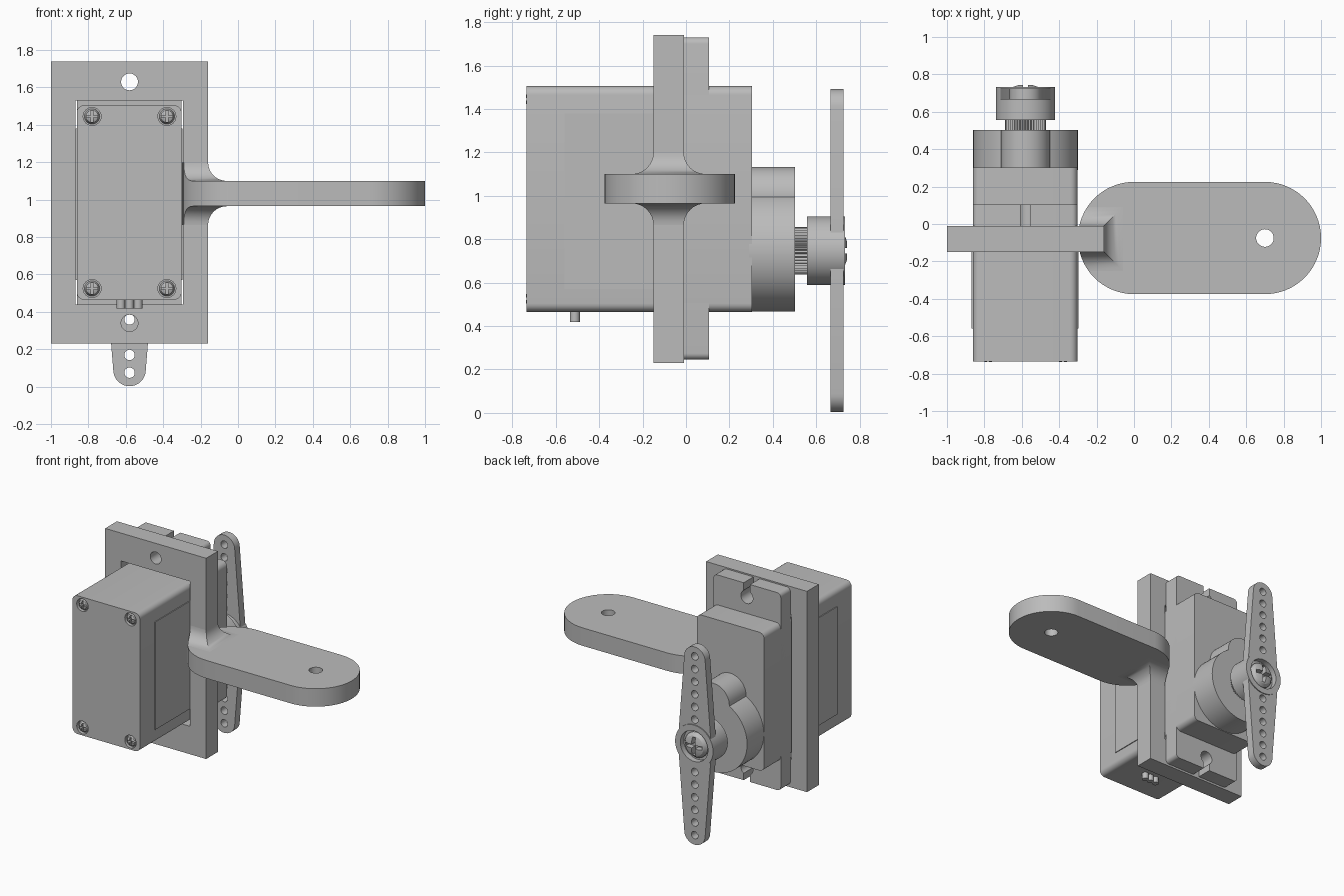
import bpy, bmesh
from math import sin, cos, pi

if "Cube" in bpy.data.objects:
    bpy.data.objects.remove(bpy.data.objects["Cube"])

grey = bpy.data.materials.new("plain grey")
grey.use_nodes = True
GREY = (0.5, 0.5, 0.5, 1)
grey.diffuse_color = GREY
grey.node_tree.nodes["Principled BSDF"].inputs["Base Color"].default_value = GREY


def loft(name, rings, axis="y"):
    """Skin a list of (outline, height) rings along an axis and cap the ends."""
    bm = bmesh.new()
    loops = []
    for outline, h in rings:
        loops.append([bm.verts.new((a, h, b) if axis == "y" else (a, b, h))
                      for a, b in outline])
    n = len(loops[0])
    for lower, upper in zip(loops, loops[1:]):
        for i in range(n):
            j = (i + 1) % n
            bm.faces.new((lower[i], lower[j], upper[j], upper[i]))
    bm.faces.new(loops[0])
    bm.faces.new(loops[-1])
    bmesh.ops.recalc_face_normals(bm, faces=bm.faces)
    mesh = bpy.data.meshes.new(name)
    bm.to_mesh(mesh)
    bm.free()
    mesh.materials.append(grey)
    obj = bpy.data.objects.new(name, mesh)
    bpy.context.collection.objects.link(obj)
    return obj


def prism(name, outline, lo, hi, axis="y"):
    return loft(name, [(outline, lo), (outline, hi)], axis)


def arc(cx, cy, r, start=0, end=2 * pi, n=48):
    full = end - start > 6.28
    return [(cx + r * cos(start + (end - start) * i / n),
             cy + r * sin(start + (end - start) * i / n))
            for i in range(n if full else n + 1)]


def rect(x0, x1, y0, y1, r=0):
    if not r:
        return [(x0, y0), (x1, y0), (x1, y1), (x0, y1)]
    return (arc(x0 + r, y0 + r, r, pi, 1.5 * pi, 6) + arc(x1 - r, y0 + r, r, 1.5 * pi, 2 * pi, 6)
            + arc(x1 - r, y1 - r, r, 0, pi / 2, 6) + arc(x0 + r, y1 - r, r, pi / 2, pi, 6))


def cut(obj, cutter, operation="DIFFERENCE"):
    """Apply a boolean and discard the cutter."""
    mod = obj.modifiers.new("cut", "BOOLEAN")
    mod.object, mod.operation, mod.solver = cutter, operation, "EXACT"
    bpy.context.view_layer.objects.active = obj
    bpy.ops.object.modifier_apply(modifier=mod.name)
    bpy.data.objects.remove(cutter)


def cross_screw(name, x, z, r, base, tip):
    """Domed screw head with a cross recess; it points from base to tip along y."""
    d = tip - base
    head = loft(name, [(arc(x, z, r, n=24), base), (arc(x, z, r, n=24), base + d * 0.4),
                       (arc(x, z, r * 0.8, n=24), base + d * 0.8),
                       (arc(x, z, r * 0.45, n=24), tip)])
    long, thin = r * 0.7, r * 0.14
    for w, h in ((long, thin), (thin, long)):
        lo, hi = sorted((base + d * 0.3, tip + d))
        cut(head, prism("slot", rect(x - w, x + w, z - h, z + h), lo, hi))


CX = -0.58        # servo centre line
SHAFT_Z = 0.747   # output shaft height

# Mounting plate with servo window and two bolt holes
plate = prism("mounting_plate", rect(-1, -0.16, 0.23, 1.74), -0.15, -0.01)
cut(plate, prism("window", rect(-0.87, -0.295, 0.44, 1.53), -0.3, 0.2))
for z in (0.34, 1.63):
    cut(plate, prism("hole", arc(CX, z, 0.045), -0.3, 0.2))


# Horizontal arm with a rounded end
def arm_shape(lo, hi):
    outline = arc(0.7, -0.075, 0.3, -pi / 2, pi / 2, 32) + arc(0, -0.075, 0.3, pi / 2, 1.5 * pi, 32)
    return prism("arm", outline, lo, hi, "z")


arm = arm_shape(0.965, 1.1)
cut(arm, prism("hole", arc(0.7, -0.075, 0.047), 0.8, 1.3, "z"))

# Concave fillets joining the plate edge to the arm, above and below
R = 0.1
for name, level, side in (("upper_fillet", 1.1, 1), ("lower_fillet", 0.965, -1)):
    rings = [(R, -0.03)] + [(R * (1 - sin(t * pi / 16)), R * (1 - cos(t * pi / 16)))
                            for t in range(9)]
    fillet = loft(name, [(rect(-0.4, -0.16 + d, -0.15 - d, -0.01 + d), level + side * h)
                         for d, h in rings], "z")
    cut(fillet, arm_shape(0.5, 1.5), "INTERSECT")

# Servo case with screw pockets at the front corners
case = prism("servo_case", rect(-0.862, -0.302, 0.465, 1.505, 0.04), -0.735, 0.303)
for x in (-0.78, -0.38):
    for z in (0.525, 1.445):
        cut(case, prism("pocket", arc(x, z, 0.048, n=24), -0.8, -0.71))
        cross_screw("case_screw", x, z, 0.041, -0.70, -0.738)

# Thin raised panels on both sides of the case
for name, x in (("left_panel", -0.302), ("right_panel", -0.862)):
    prism(name, rect(x - 0.006, x + 0.006, -0.56, -0.03), 0.57, 1.38, "z")

# Mounting flange with open-ended bolt slots
flange = prism("servo_flange", rect(-0.862, -0.302, 0.245, 1.73, 0.03), -0.01, 0.105)
for z, end in ((0.34, 0.2), (1.63, 1.8)):
    lo, hi = sorted((z, end))
    cut(flange, prism("slot", rect(CX - 0.026, CX + 0.026, lo, hi), -0.1, 0.2))
    cut(flange, prism("hole", arc(CX, z, 0.05), -0.1, 0.2))

# Gear cover: a large and a small round boss
gear_cover = prism("gear_cover", arc(CX, SHAFT_Z, 0.28, n=64), 0.29, 0.502)
cut(gear_cover, prism("small_boss", arc(CX, 1.0, 0.132), 0.29, 0.502), "UNION")

# Splined output shaft
teeth = [arc(CX, SHAFT_Z, 0.11 if i % 2 else 0.1, n=80)[i] for i in range(80)]
prism("output_shaft", teeth, 0.49, 0.57)

# Horn hub with a recess for its screw
hub = prism("horn_hub", arc(CX, SHAFT_Z, 0.158), 0.557, 0.732)

# Tapered two-ended horn
horn_outline = (arc(CX, 0.09, 0.087, pi, 2 * pi, 20) + [(CX + 0.14, SHAFT_Z)]
                + arc(CX, 2 * SHAFT_Z - 0.09, 0.087, 0, pi, 20) + [(CX - 0.14, SHAFT_Z)])
horn = prism("horn", horn_outline, 0.665, 0.725)
for i in range(6):
    for side in (-1, 1):
        z = SHAFT_Z + side * (0.672 - i * 0.095)
        cut(horn, prism("hole", arc(CX, z, 0.028, n=20), 0.6, 0.8))
for part in (hub, horn):
    cut(part, prism("recess", arc(CX, SHAFT_Z, 0.115), 0.69, 0.8))
cross_screw("horn_screw", CX, SHAFT_Z, 0.095, 0.68, 0.742)

# Cable wires under the case
for i in (-1, 0, 1):
    prism("cable_wire", arc(CX + i * 0.046, -0.512, 0.023, n=20), 0.418, 0.5, "z")

# Smooth the curved surfaces, keep hard edges
for obj in bpy.context.scene.objects:
    obj.select_set(obj.type == "MESH" and grey.name in obj.data.materials)
bpy.context.view_layer.objects.active = plate
bpy.ops.object.shade_smooth_by_angle(angle=0.52)
